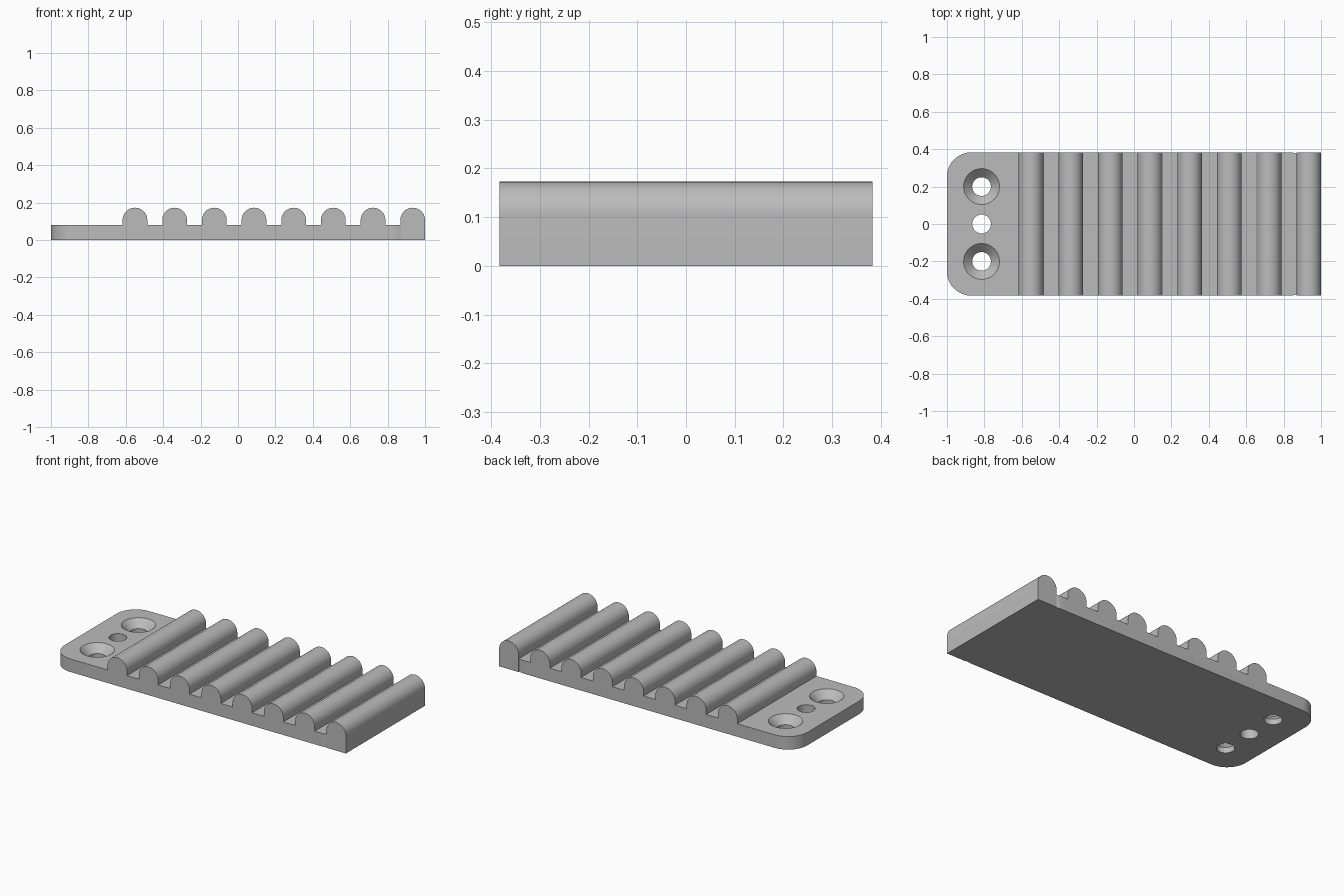
import bpy
import bmesh
from math import sin, cos, pi, radians
from mathutils import Vector

cube = bpy.data.objects.get("Cube")
if cube:
    bpy.data.objects.remove(cube, do_unlink=True)

HALF_W = 0.383      # half the width along y
THICK = 0.08        # plate thickness
TOOTH_R = 0.066     # rounded tooth radius
TOP = 0.173         # tooth height
CORNER_R = 0.13
PLATE_END = 0.96

grey = bpy.data.materials.new("Grey")
grey.use_nodes = True
colour = (0.5, 0.5, 0.5, 1)
grey.diffuse_color = colour
grey.node_tree.nodes["Principled BSDF"].inputs["Base Color"].default_value = colour


def arc(cx, cy, r, start, end, steps):
    """Points along an arc, angles in degrees."""
    angles = [radians(start + (end - start) * i / steps) for i in range(steps + 1)]
    return [(cx + r * cos(a), cy + r * sin(a)) for a in angles]


def make_object(name, bm):
    bmesh.ops.recalc_face_normals(bm, faces=bm.faces)
    mesh = bpy.data.meshes.new(name)
    bm.to_mesh(mesh)
    bm.free()
    mesh.materials.append(grey)
    obj = bpy.data.objects.new(name, mesh)
    bpy.context.collection.objects.link(obj)
    return obj


def prism(name, points, direction):
    """Extrude a closed outline of 3D points along a direction."""
    bm = bmesh.new()
    face = bm.faces.new([bm.verts.new(p) for p in points])
    grown = bmesh.ops.extrude_face_region(bm, geom=[face], use_keep_orig=True)
    moved = [v for v in grown["geom"] if isinstance(v, bmesh.types.BMVert)]
    bmesh.ops.translate(bm, verts=moved, vec=Vector(direction))
    return make_object(name, bm)


def lathe_cutter(name, x, y, rings, sides=48):
    """Stack of circles (radius, z) closed into a hole cutter."""
    bm = bmesh.new()
    loops = []
    for r, z in rings:
        loops.append([bm.verts.new((x + r * cos(2 * pi * i / sides),
                                    y + r * sin(2 * pi * i / sides), z))
                      for i in range(sides)])
    for a, b in zip(loops, loops[1:]):
        for i in range(sides):
            j = (i + 1) % sides
            bm.faces.new((a[i], a[j], b[j], b[i]))
    bm.faces.new(loops[0])
    bm.faces.new(loops[-1])
    return make_object(name, bm)


def apply_boolean(target, tool, operation):
    mod = target.modifiers.new("Join", "BOOLEAN")
    mod.operation = operation
    mod.solver = "EXACT"
    mod.object = tool
    bpy.context.view_layer.objects.active = target
    bpy.ops.object.modifier_apply(modifier=mod.name)
    bpy.data.objects.remove(tool, do_unlink=True)


# Base plate with four rounded corners
x0, x1 = -1 + CORNER_R, PLATE_END - CORNER_R
yc = HALF_W - CORNER_R
outline = (arc(x1, yc, CORNER_R, 0, 90, 12) + arc(x0, yc, CORNER_R, 90, 180, 12)
           + arc(x0, -yc, CORNER_R, 180, 270, 12) + arc(x1, -yc, CORNER_R, 270, 360, 12))
plate = prism("toothed_clamp_plate", [(x, y, 0) for x, y in outline], (0, 0, THICK))

# Row of round-topped teeth; the last one reaches the ground
COUNT = 8
first, last = -0.551, 1 - TOOTH_R
for i in range(COUNT):
    cx = first + (last - first) * i / (COUNT - 1)
    bottom = 0 if i == COUNT - 1 else THICK / 2
    section = arc(cx, TOP - TOOTH_R, TOOTH_R, 0, 180, 24)
    section += [(cx - TOOTH_R, bottom), (cx + TOOTH_R, bottom)]
    tooth = prism("tooth", [(x, -HALF_W, z) for x, z in section], (0, 2 * HALF_W, 0))
    apply_boolean(plate, tooth, "UNION")

# Plain centre hole and two countersunk screw holes
HOLE_X, HOLE_R, SINK_R = -0.815, 0.05, 0.096
sink_z = THICK - (SINK_R - HOLE_R)
for y in (-0.2, 0, 0.2):
    rings = [(HOLE_R, -0.05)]
    if y:
        rings += [(HOLE_R, sink_z), (SINK_R, THICK), (SINK_R, THICK + 0.05)]
    else:
        rings += [(HOLE_R, THICK + 0.05)]
    apply_boolean(plate, lathe_cutter("hole_cutter", HOLE_X, y, rings), "DIFFERENCE")

# Smooth curves, crisp edges
bpy.ops.object.select_all(action="DESELECT")
plate.select_set(True)
bpy.context.view_layer.objects.active = plate
bpy.ops.object.shade_smooth_by_angle(angle=radians(30))
